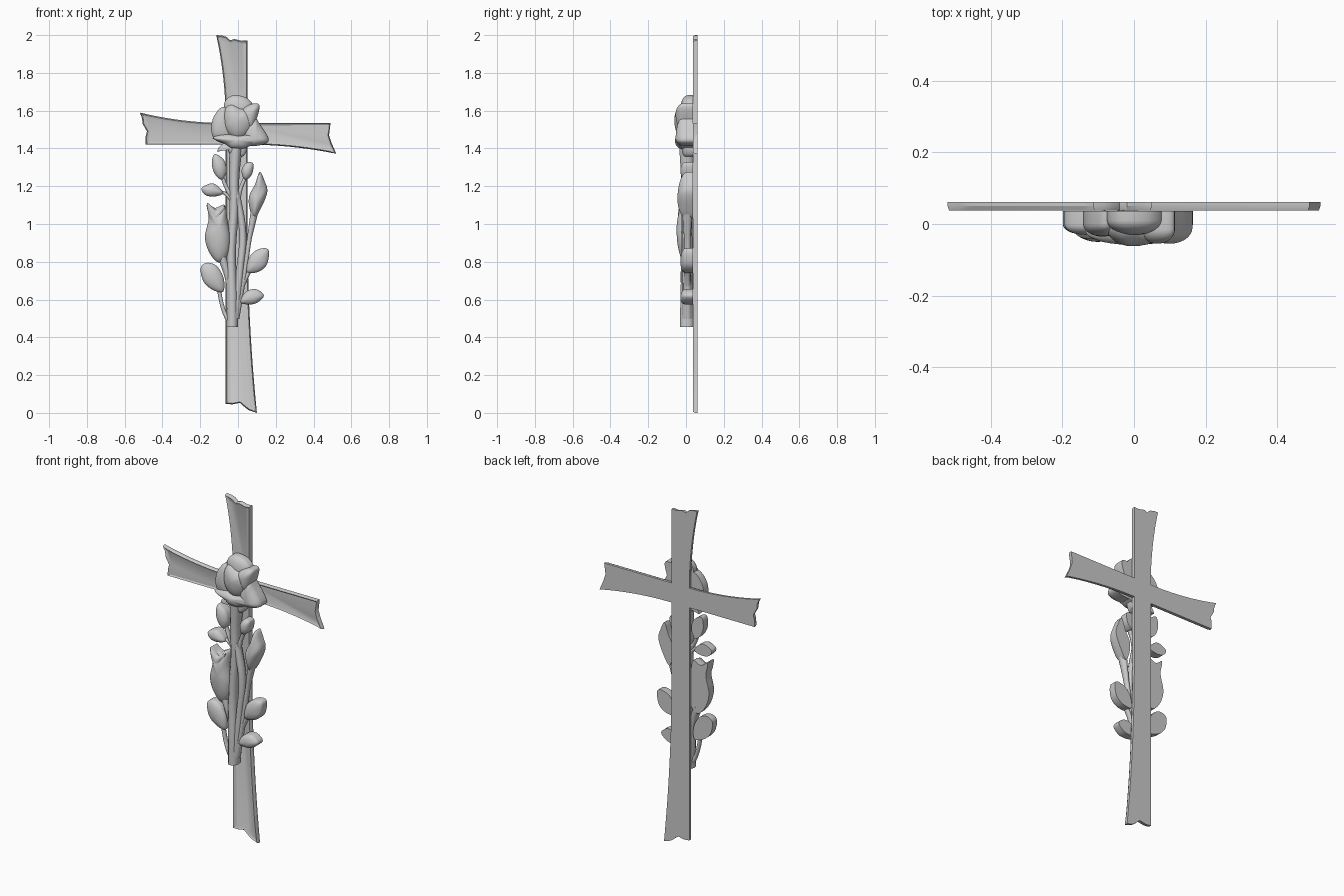
import bpy, bmesh, math
from mathutils import Vector

if "Cube" in bpy.data.objects:
    bpy.data.objects.remove(bpy.data.objects["Cube"])


def finish(bm, name, angle=35):
    bmesh.ops.recalc_face_normals(bm, faces=bm.faces)
    me = bpy.data.meshes.new(name)
    bm.to_mesh(me)
    bm.free()
    ob = bpy.data.objects.new(name, me)
    bpy.context.collection.objects.link(ob)
    smooth(ob, angle)
    return ob


def smooth(ob, angle):
    bpy.ops.object.select_all(action='DESELECT')
    ob.select_set(True)
    bpy.context.view_layer.objects.active = ob
    bpy.ops.object.shade_smooth_by_angle(angle=math.radians(angle))


def flare(p, q, axis, n=12):
    """Edge leaving p straight along axis and curving out to q."""
    pts = []
    for i in range(n + 1):
        t = i / n
        s = [t * t, t * t]
        s[axis] = t
        pts.append((p[0] + (q[0] - p[0]) * s[0], p[1] + (q[1] - p[1]) * s[1]))
    return pts


def rounded(pts, n=5):
    """Closed Catmull-Rom loop through the points."""
    out, k = [], len(pts)
    for i in range(k):
        a, b, c, d = [Vector(pts[(i + j) % k]) for j in (-1, 0, 1, 2)]
        for j in range(n):
            t = j / n
            out.append(0.5 * (2 * b + (c - a) * t + (2 * a - 5 * b + 4 * c - d) * t * t
                              + (3 * b - a - 3 * c + d) * t ** 3))
    return out


def pillow(name, pts, peak, edge=0.0, back=0.036, top=None):
    """Flat-backed relief shape with a domed front; top = (x, z) of its summit."""
    loop = rounded(pts)
    mid = Vector(top) if top else sum(loop, Vector((0, 0))) / len(loop)
    bm = bmesh.new()
    rings = [[bm.verts.new((p.x, back, p.y)) for p in loop]]
    for k in range(7):
        a = math.pi / 2 * k / 7
        y = edge + (peak - edge) * math.sin(a)
        rings.append([bm.verts.new((*(mid + (p - mid) * math.cos(a)), 0)) for p in loop])
        for v in rings[-1]:
            v.co = (v.co.x, y, v.co.y)
    bm.faces.new(rings[0])
    n = len(loop)
    for r, s in zip(rings, rings[1:]):
        for i in range(n):
            bm.faces.new((r[i], r[(i + 1) % n], s[(i + 1) % n], s[i]))
    tip = bm.verts.new((mid.x, peak, mid.y))
    for i in range(n):
        bm.faces.new((rings[-1][i], rings[-1][(i + 1) % n], tip))
    return finish(bm, name, 50)


def stem(name, pts):
    """Tapered stalk; each point is (x, z, radius)."""
    cu = bpy.data.curves.new(name, 'CURVE')
    cu.dimensions = '3D'
    cu.bevel_depth = 1
    cu.bevel_resolution = 3
    cu.resolution_u = 8
    cu.use_fill_caps = True
    sp = cu.splines.new('BEZIER')
    sp.bezier_points.add(len(pts) - 1)
    for bp, (x, z, r) in zip(sp.bezier_points, pts):
        bp.co = (x, 0.007, z)
        bp.radius = r
        bp.handle_left_type = bp.handle_right_type = 'AUTO'
    ob = bpy.data.objects.new(name, cu)
    bpy.context.collection.objects.link(ob)
    bpy.ops.object.select_all(action='DESELECT')
    ob.select_set(True)
    bpy.context.view_layer.objects.active = ob
    bpy.ops.object.convert(target='MESH')
    ob = bpy.context.view_layer.objects.active
    for v in ob.data.vertices:
        v.co.y = min(0.04, 0.007 + (v.co.y - 0.007) * 1.3)
    smooth(ob, 50)


# Cross plate: flared arms, torn ends, chamfered front with a shallow scoop
L, R, B, T = -0.065, 0.05, 1.42, 1.535
outline = (flare((L, T), (-0.115, 2.0), 1)
           + [(-0.085, 1.998), (-0.06, 1.99), (-0.04, 1.972), (-0.02, 1.98), (0.02, 1.97), (R, 1.972), (R, T)]
           + [(0.49, T), (0.482, 1.47), (0.495, 1.43)]
           + flare((R, B), (0.52, 1.372), 0)[::-1]
           + flare((R, 1.0), (0.10, 0.0), 1)
           + [(0.055, 0.015), (0.03, 0.035), (0.01, 0.053), (-0.03, 0.045), (L, 0.048), (L, B)]
           + [(-0.49, B), (-0.49, 1.46), (-0.482, 1.49), (-0.505, 1.53), (-0.508, 1.56)]
           + flare((L, T), (-0.52, 1.59), 0)[::-1][:-1])
bm = bmesh.new()
face = bm.faces.new([bm.verts.new((x, 0.062, z)) for x, z in outline])
front = [g for g in bmesh.ops.extrude_face_region(bm, geom=[face])['geom']]
for v in front:
    if isinstance(v, bmesh.types.BMVert):
        v.co.y = 0.05
bmesh.ops.recalc_face_normals(bm, faces=bm.faces)
cap = min((f for f in bm.faces if len(f.verts) > 10), key=lambda f: f.calc_center_median().y)
bmesh.ops.inset_region(bm, faces=[cap], thickness=0.006, depth=0.0)
for v in cap.verts:
    v.co.y = 0.038
bmesh.ops.inset_region(bm, faces=[cap], thickness=0.012, depth=0.0)
for v in cap.verts:
    v.co.y = 0.043
finish(bm, "cross", 25)

# Stalks
stem("main_stem", [(-0.03, 0.455, 0.031), (-0.03, 0.6, 0.03), (-0.035, 0.85, 0.024),
                   (-0.02, 1.1, 0.025), (-0.02, 1.25, 0.027), (-0.01, 1.42, 0.035)])
stem("inner_stem", [(-0.015, 0.5, 0.022), (0.01, 0.75, 0.021), (0.025, 0.95, 0.02), (-0.01, 1.17, 0.02)])
stem("right_bud_stem", [(-0.01, 0.5, 0.018), (0.03, 0.72, 0.014), (0.06, 0.92, 0.013), (0.09, 1.08, 0.022)])
stem("left_bud_stem", [(-0.04, 0.55, 0.02), (-0.05, 0.7, 0.017), (-0.085, 0.83, 0.024)])
stem("left_leaf_stem", [(-0.04, 0.47, 0.014), (-0.075, 0.54, 0.011), (-0.105, 0.67, 0.011)])
stem("right_leaf_stem", [(0.0, 0.6, 0.014), (0.035, 0.7, 0.012), (0.075, 0.78, 0.012)])
stem("low_leaf_stem", [(-0.01, 0.53, 0.012), (0.015, 0.585, 0.01), (0.05, 0.61, 0.01)])
stem("upper_left_twig", [(-0.03, 1.14, 0.014), (-0.06, 1.19, 0.011), (-0.09, 1.27, 0.01)])
stem("side_left_twig", [(-0.02, 1.1, 0.012), (-0.06, 1.155, 0.009), (-0.1, 1.175, 0.008)])
stem("upper_right_twig", [(0.0, 1.13, 0.014), (0.015, 1.19, 0.011), (0.045, 1.26, 0.01)])

# Leaves
leaves = {
    "low_left_leaf": [(-.08, .64), (-.14, .655), (-.185, .70), (-.197, .77), (-.16, .795), (-.11, .775), (-.075, .71)],
    "side_left_leaf": [(-.192, 1.19), (-.14, 1.215), (-.10, 1.195), (-.08, 1.16), (-.13, 1.145), (-.175, 1.155)],
    "upper_left_leaf": [(-.125, 1.37), (-.138, 1.315), (-.12, 1.26), (-.085, 1.235), (-.06, 1.28), (-.075, 1.34)],
    "upper_right_leaf": [(.025, 1.25), (.02, 1.29), (.045, 1.325), (.08, 1.32), (.075, 1.265), (.045, 1.235)],
    "right_leaf": [(.045, .76), (.06, .825), (.105, .865), (.16, .865), (.155, .79), (.115, .75), (.06, .74)],
    "low_right_leaf": [(.01, .59), (.04, .64), (.095, .655), (.137, .62), (.095, .58), (.04, .575)],
}
for name, pts in leaves.items():
    pillow(name, pts, -0.03, -0.002)

# Buds
pillow("right_bud", [(.115, 1.275), (.09, 1.21), (.06, 1.15), (.06, 1.09), (.085, 1.03), (.125, 1.09), (.155, 1.17), (.14, 1.23)],
       -0.045, 0.005, top=(.1, 1.13))
pillow("left_bud", [(-.165, 1.105), (-.155, 1.03), (-.175, .93), (-.15, .845), (-.10, .795), (-.055, .835), (-.04, .92),
                    (-.055, 1.015), (-.07, 1.10), (-.12, 1.085)], -0.05, 0.0, top=(-.1, .97))
pillow("left_bud_petal", [(-.165, 1.11), (-.155, 1.05), (-.13, 1.0), (-.09, 1.02), (-.07, 1.095), (-.11, 1.075), (-.14, 1.095)],
       -0.042, -0.02, top=(-.12, 1.04))

# Rose head
pillow("rose_left_petal", [(-.07, 1.62), (-.125, 1.575), (-.142, 1.50), (-.12, 1.445), (-.05, 1.43), (-.02, 1.52)],
       -0.035, 0.0)
pillow("rose_right_petal", [(.08, 1.57), (.115, 1.53), (.163, 1.45), (.13, 1.42), (.05, 1.42), (.03, 1.5)],
       -0.055, -0.01, top=(.1, 1.45))
pillow("rose_lower_petal", [(-.135, 1.455), (-.07, 1.475), (.02, 1.47), (.12, 1.48), (.155, 1.44), (.08, 1.42),
                            (.03, 1.40), (-.03, 1.40), (-.07, 1.425)], -0.058, -0.02, top=(-.01, 1.44))
pillow("rose_sepal", [(-.11, 1.385), (-.07, 1.43), (.04, 1.43), (.03, 1.36), (-.04, 1.37), (-.06, 1.395)], -0.025, 0.0)
pillow("rose_back_petal", [(-.07, 1.60), (-.065, 1.655), (-.02, 1.682), (.05, 1.665), (.08, 1.61), (.0, 1.55)],
       -0.03, 0.01, top=(0, 1.61))
pillow("rose_bulb", [(-.075, 1.59), (-.04, 1.635), (.02, 1.615), (.08, 1.60), (.095, 1.54), (.05, 1.47), (-.01, 1.445), (-.07, 1.50)],
       -0.062, -0.005, top=(-.005, 1.55))
pillow("rose_folded_petal", [(.02, 1.60), (.07, 1.635), (.113, 1.63), (.10, 1.56), (.07, 1.50), (.03, 1.53)],
       -0.055, -0.015, top=(.065, 1.58))
